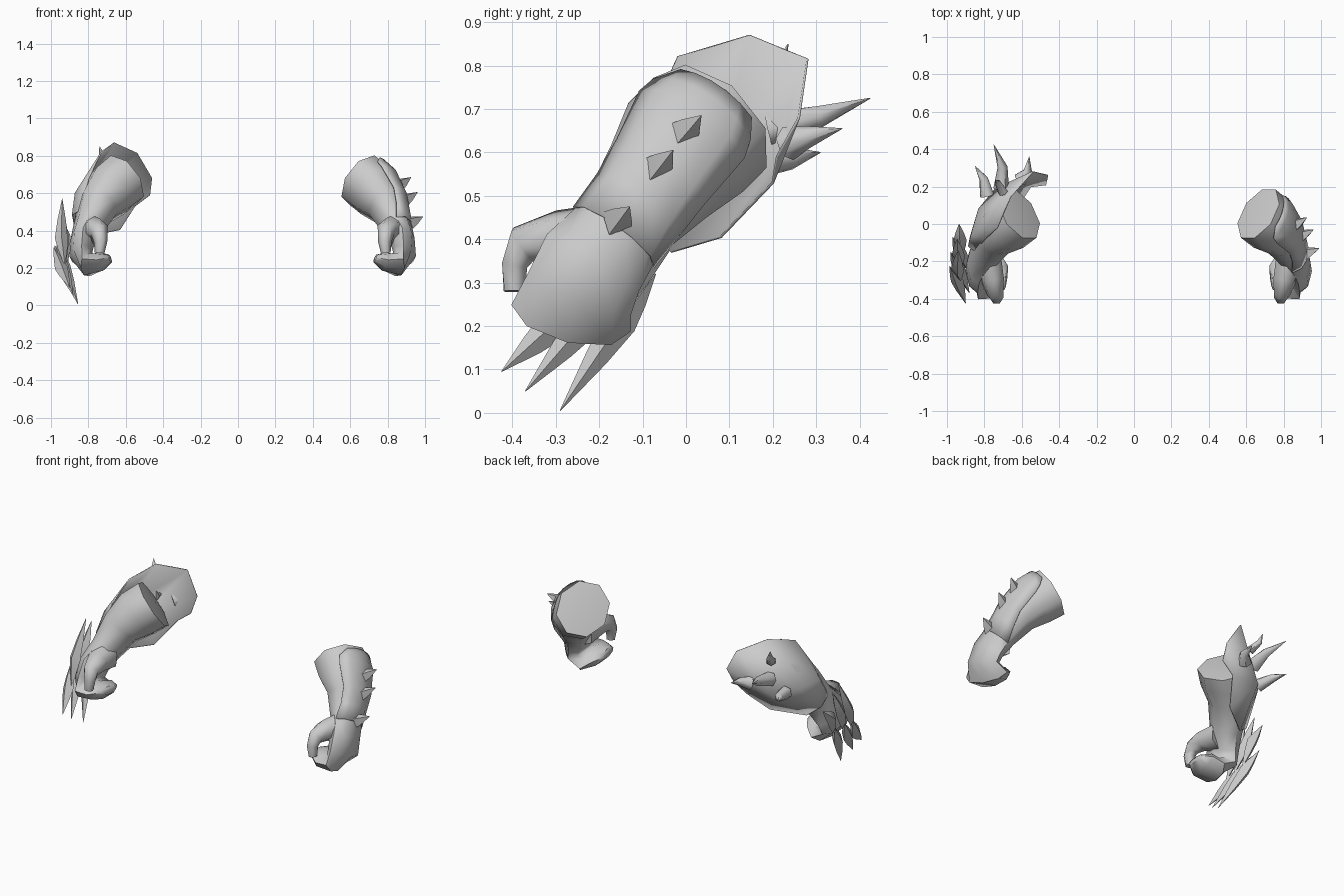
import bpy, bmesh, math
from mathutils import Vector

if "Cube" in bpy.data.objects:
    bpy.data.objects.remove(bpy.data.objects["Cube"])

grey = bpy.data.materials.new("plain_grey")
grey.diffuse_color = (0.6, 0.6, 0.6, 1)
grey.use_nodes = True
grey.node_tree.nodes["Principled BSDF"].inputs["Base Color"].default_value = grey.diffuse_color
WIDE = (0, 0.85, -0.5)      # usual wide direction of a cross-section
FLAT = (0, 1, -0.12)        # wide direction across the fingers


def finish(name, verts, faces, side, angle=60, thick=0, shift=0):
    bm = bmesh.new()
    vs = [bm.verts.new((v[0] * side + shift, v[1], v[2])) for v in verts]
    for f in faces:
        bm.faces.new([vs[i] for i in f])
    bmesh.ops.recalc_face_normals(bm, faces=bm.faces)
    mesh = bpy.data.meshes.new(name)
    bm.to_mesh(mesh)
    bm.free()
    mesh.materials.append(grey)
    ob = bpy.data.objects.new(name, mesh)
    bpy.context.collection.objects.link(ob)
    bpy.ops.object.select_all(action='DESELECT')
    ob.select_set(True)
    bpy.context.view_layer.objects.active = ob
    bpy.ops.object.shade_smooth_by_angle(angle=math.radians(angle))
    if thick:
        mod = ob.modifiers.new("thickness", 'SOLIDIFY')
        mod.thickness = thick
        mod.offset = 0
    return ob


def frame(rows, i):
    """Centre and the two half-axis vectors of section i."""
    t = (Vector(rows[min(i + 1, len(rows) - 1)][0])
         - Vector(rows[max(i - 1, 0)][0])).normalized()
    w = Vector(rows[i][3] if len(rows[i]) > 3 else WIDE)
    b = (w - t * t.dot(w)).normalized()
    return Vector(rows[i][0]), t.cross(b) * rows[i][1], b * rows[i][2]


def loft(name, rows, sides, side, dome=0.0, angle=60, shift=0):
    verts, faces, n = [], [], len(rows)
    for i in range(n):
        c, a, b = frame(rows, i)
        for k in range(sides):
            th = math.tau * k / sides
            verts.append(c + a * math.cos(th) + b * math.sin(th))
    for i in range(n - 1):
        for k in range(sides):
            j = (k + 1) % sides
            faces.append((i * sides + k, i * sides + j,
                          (i + 1) * sides + j, (i + 1) * sides + k))
    # fan cap at the start, plain cap at the end
    start = (Vector(rows[0][0]) - Vector(rows[1][0])).normalized()
    verts.append(Vector(rows[0][0]) + start * dome)
    for k in range(sides):
        faces.append((len(verts) - 1, (k + 1) % sides, k))
    faces.append(tuple((n - 1) * sides + k for k in range(sides)))
    return finish(name, verts, faces, side, angle, 0, shift)


def sheet(name, grid, side, thick, angle=60):
    w = len(grid[0])
    faces = [(r * w + k, r * w + k + 1, (r + 1) * w + k + 1, (r + 1) * w + k)
             for r in range(len(grid) - 1) for k in range(w - 1)]
    return finish(name, [v for row in grid for v in row], faces, side, angle, thick)


# forearm running into the palm and curled fingers: centre, thickness, width
ARM = [((.665, .055, .668), .15, .168), ((.733, .0, .612), .147, .168),
       ((.80, -.063, .533), .114, .138), ((.845, -.15, .425), .085, .107),
       ((.88, -.215, .345), .066, .125), ((.89, -.245, .275), .063, .128),
       ((.85, -.265, .218), .062, .145, FLAT), ((.785, -.28, .235), .052, .12, FLAT),
       ((.733, -.285, .25), .022, .065, FLAT)]
THUMB = [((.835, -.185, .395), .085, .09), ((.805, -.30, .405), .064, .062),
         ((.792, -.375, .388), .045, .05), ((.785, -.395, .34), .036, .034),
         ((.79, -.395, .28), .026, .028)]
for side, label, shift in ((1, "right", 0), (-1, "left", .05)):
    loft(label + "_arm", ARM, 8, side, dome=0.015, shift=shift)
    loft(label + "_thumb", THUMB, 6, side, angle=65, shift=shift)


# right bracer: plate wrapped over the outside of the forearm
def section(s):
    i = min(int(s), len(ARM) - 2)
    return [p.lerp(q, s - i) for p, q in zip(frame(ARM, i), frame(ARM, i + 1))]


grid = []
for s, up, down in ((.25, 42, 28), (.6, 62, 40), (1, 66, 48),
                    (2, 68, 56), (2.6, 74, 70), (3.25, 92, 92)):
    c, a, b = section(s)
    row = []
    for k in range(6):
        th = math.radians(-up + (up + down) * k / 5)
        row.append(c + (a * math.cos(th) + b * math.sin(th)) * 1.04)
    grid.append(row)
sheet("right_bracer", grid, 1, 0.004)


# spikes and horns: thick base narrowing through a bent middle to a tip
def spike(name, base, tip, r, side, bend=(0, 0, 0), sides=4):
    base, tip = Vector(base), Vector(tip)
    mid = base.lerp(tip, .45) + Vector(bend)
    loft(name, [(base, r, r), (mid, r * .65, r * .65), (tip, .001, .001)],
         sides, side)


for i, (base, tip) in enumerate((((.855, -.01, .64), (.925, .035, .685)),
                                 ((.885, -.07, .56), (.96, -.03, .605)),
                                 ((.915, -.16, .44), (.99, -.13, .475)))):
    spike(f"bracer_spike_{i + 1}", base, tip, .04, 1)

# left gauntlet: flared open shell around the outside and back of the forearm
GAUNTLET = [
    [(.73, -.02, .82), (.66, .145, .87), (.54, .28, .815), (.46, .26, .68), (.47, .21, .59)],
    [(.80, -.085, .675), (.87, -.06, .60), (.83, .08, .585), (.74, .19, .55), (.55, .20, .53)],
    [(.84, -.15, .51), (.885, -.12, .485), (.875, -.07, .43), (.80, -.035, .37), (.63, .08, .405)]]
sheet("left_gauntlet", GAUNTLET, -1, 0.006)
for i, (base, tip, r, bend) in enumerate((
        ((.71, .19, .655), (.75, .425, .725), .042, (-.025, .01, -.005)),
        ((.61, .235, .62), (.56, .36, .655), .04, (-.02, -.01, 0)),
        ((.785, .15, .575), (.85, .31, .60), .04, (-.01, .02, 0)),
        ((.70, .17, .755), (.74, .235, .85), .028, (.01, .02, 0)))):
    spike(f"gauntlet_horn_{i + 1}", base, tip, r, -1, bend, 6)


# paired blades on the back of the left hand, one pair per finger
def blade(name, top, mid, low, wide):
    top, mid, low = Vector(top), Vector(mid), Vector(low)
    loft(name, [(top, .001, .001), (top.lerp(mid, .55), wide * .6, wide * .65),
                (mid, wide * .9, wide), (mid.lerp(low, .4), wide * .65, wide * .7),
                (low, .001, .001)], 4, -1, angle=40)


for i, (top, mid, low) in enumerate((
        ((.935, .0, .44), (.95, -.12, .28), (.855, -.29, .005)),
        ((.945, -.08, .53), (.96, -.20, .28), (.88, -.37, .05)),
        ((.94, -.14, .57), (.965, -.275, .27), (.90, -.425, .095)))):
    mid = Vector(mid)
    blade(f"upper_blade_{i + 1}", top, mid + Vector((-.02, .035, .09)),
          mid + Vector((-.04, -.03, -.06)), .038)
    blade(f"lower_blade_{i + 1}", mid + Vector((.02, .05, .04)),
          mid + Vector((-.02, -.03, -.07)), low, .038)
